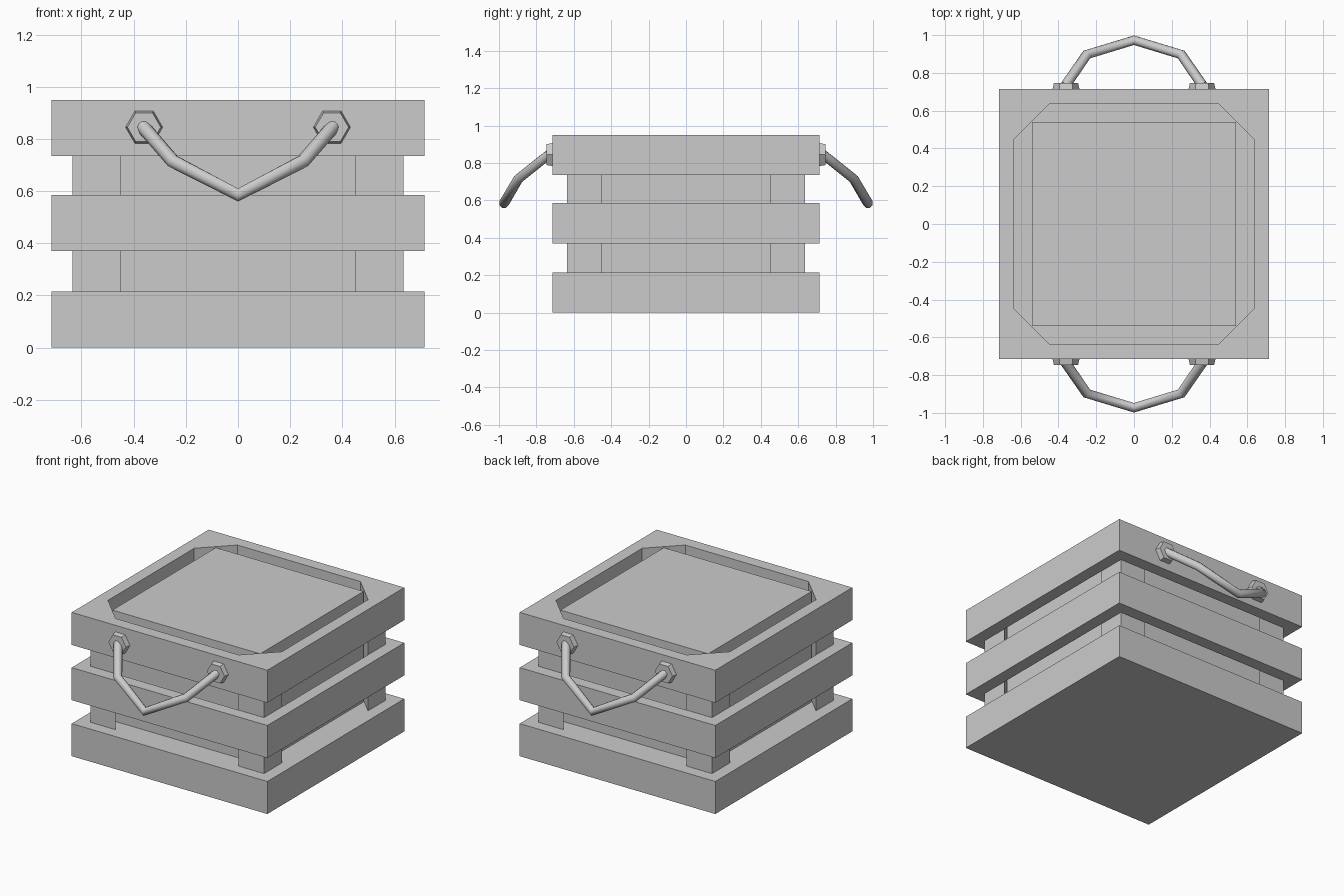
import bpy, bmesh
from math import radians

cube = bpy.data.objects.get("Cube")
if cube:
    bpy.data.objects.remove(cube, do_unlink=True)

grey = bpy.data.materials.new("plain_grey")
grey.use_nodes = True
grey.diffuse_color = (0.6, 0.6, 0.6, 1)
grey.node_tree.nodes["Principled BSDF"].inputs["Base Color"].default_value = (0.6, 0.6, 0.6, 1)

OUTER, INNER, CORE, SEAM = 0.715, 0.635, 0.54, 0.45
TOP, SLAB = 0.95, 0.215


def add_mesh(name, bm):
    bmesh.ops.recalc_face_normals(bm, faces=bm.faces)
    mesh = bpy.data.meshes.new(name)
    bm.to_mesh(mesh)
    bm.free()
    mesh.materials.append(grey)
    obj = bpy.data.objects.new(name, mesh)
    bpy.context.collection.objects.link(obj)
    return obj


def prism(name, outline, z0, z1):
    """Extrude a flat outline upwards."""
    bm = bmesh.new()
    low = [bm.verts.new((x, y, z0)) for x, y in outline]
    high = [bm.verts.new((x, y, z1)) for x, y in outline]
    bm.faces.new(low)
    bm.faces.new(high)
    for i in range(len(low)):
        j = (i + 1) % len(low)
        bm.faces.new((low[i], low[j], high[j], high[i]))
    return add_mesh(name, bm)


def square(r):
    return [(-r, -r), (r, -r), (r, r), (-r, r)]


def frame(name, z0, z1):
    """Square ring with an open middle."""
    bm = bmesh.new()
    loops = [[bm.verts.new((x, y, z)) for x, y in square(r)]
             for r, z in ((OUTER, z0), (OUTER, z1), (INNER, z1), (INNER, z0))]
    for k in range(4):
        a, b = loops[k], loops[(k + 1) % 4]
        for i in range(4):
            j = (i + 1) % 4
            bm.faces.new((a[i], a[j], b[j], b[i]))
    return add_mesh(name, bm)


# Solid base, two open frames above it and the inner box
prism("base_slab", square(OUTER), 0, SLAB)
frame("middle_frame", 0.37, 0.37 + SLAB)
frame("top_frame", TOP - SLAB, TOP)
prism("inner_box", square(CORE), SLAB - 0.01, TOP - 0.005)

# Triangular corner posts
for sx, side in ((1, "left"), (-1, "right")):
    for sy, end in ((-1, "front"), (1, "back")):
        prism(f"{end}_{side}_post",
              [(sx * INNER, sy * INNER), (sx * SEAM, sy * INNER), (sx * INNER, sy * SEAM)],
              SLAB - 0.01, TOP)

# Handles: hexagonal mounts and a hanging bent bar
for sy, end in ((-1, "front"), (1, "back")):
    for sx, side in ((1, "left"), (-1, "right")):
        bpy.ops.mesh.primitive_cone_add(
            vertices=6, radius1=0.073, radius2=0.064, depth=0.04,
            location=(sx * 0.36, sy * 0.727, 0.845), rotation=(radians(-90 * sy), 0, 0))
        mount = bpy.context.object
        mount.name = f"{end}_{side}_handle_mount"
        # Points of the hexagon face sideways
        mount.rotation_euler.rotate_axis("Z", radians(30))
        mount.data.materials.append(grey)

    half = [(0.365, 0.73, 0.848), (0.25, 0.897, 0.715)]
    path = half + [(0, 0.973, 0.585)] + [(-x, y, z) for x, y, z in reversed(half)]
    curve = bpy.data.curves.new(f"{end}_handle", "CURVE")
    curve.dimensions = "3D"
    curve.bevel_depth = 0.027
    curve.bevel_resolution = 2
    curve.use_fill_caps = True
    spline = curve.splines.new("POLY")
    spline.points.add(len(path) - 1)
    for point, (x, y, z) in zip(spline.points, path):
        point.co = (x, sy * y, z, 1)
    spline.use_smooth = True
    curve.materials.append(grey)
    bpy.context.collection.objects.link(bpy.data.objects.new(f"{end}_handle", curve))
